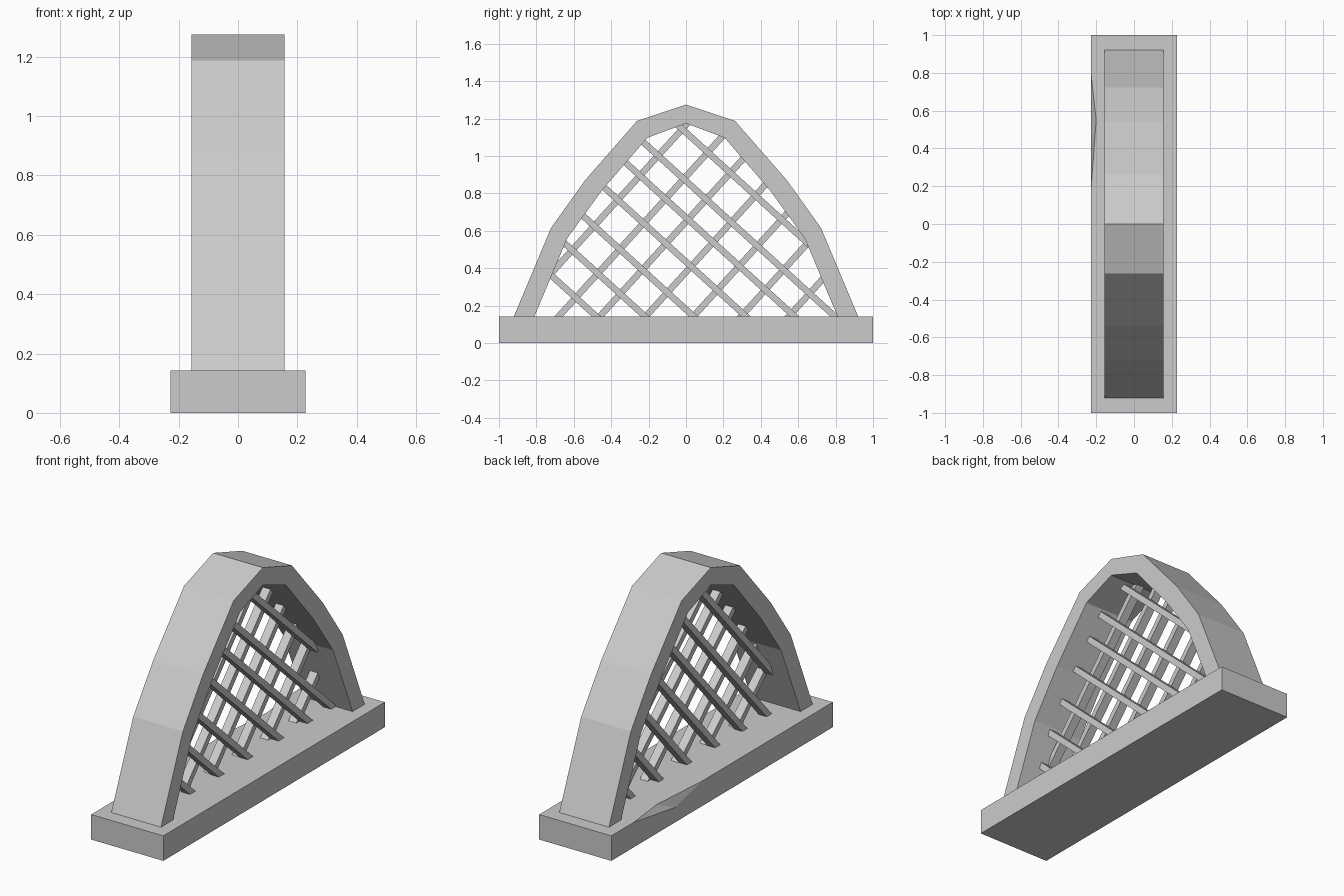
import bpy, bmesh
from mathutils import Vector

cube = bpy.data.objects.get("Cube")
if cube:
    bpy.data.objects.remove(cube, do_unlink=True)

grey = bpy.data.materials.new("plain_grey")
grey.use_nodes = True
grey.diffuse_color = (0.6, 0.6, 0.6, 1)
bsdf = next(n for n in grey.node_tree.nodes if n.type == 'BSDF_PRINCIPLED')
bsdf.inputs["Base Color"].default_value = grey.diffuse_color

BASE_TOP = 0.143


def finish(name, bm):
    bmesh.ops.recalc_face_normals(bm, faces=bm.faces[:])
    mesh = bpy.data.meshes.new(name)
    bm.to_mesh(mesh)
    bm.free()
    mesh.materials.append(grey)
    obj = bpy.data.objects.new(name, mesh)
    bpy.context.collection.objects.link(obj)
    return obj


def prism(bm, profile, x0, x1):
    """Extrude a (y, z) outline along x."""
    face = bm.faces.new([bm.verts.new((x0, y, z)) for y, z in profile])
    ext = bmesh.ops.extrude_face_region(bm, geom=[face])
    moved = [v for v in ext["geom"] if isinstance(v, bmesh.types.BMVert)]
    bmesh.ops.translate(bm, verts=moved, vec=(x1 - x0, 0, 0))


def mirrored(half):
    """Complete a half outline that ends on the centre line."""
    return half + [(-y, z) for y, z in reversed(half[:-1])]


# Plinth, with a shallow chip in one upper edge
bm = bmesh.new()
bx, by = 0.228, 1.0
low = [bm.verts.new((x, y, 0)) for x, y in ((-bx, -by), (bx, -by), (bx, by), (-bx, by))]
top = [bm.verts.new((v.co.x, v.co.y, BASE_TOP)) for v in low]
chip_a = bm.verts.new((-bx, 0.8, BASE_TOP))
chip_in = bm.verts.new((-0.2, 0.55, BASE_TOP))
chip_b = bm.verts.new((-bx, 0.18, BASE_TOP))
chip_low = bm.verts.new((-bx, 0.42, 0.085))
bm.faces.new(low)
bm.faces.new(top + [chip_a, chip_in, chip_b])
for i in range(3):
    bm.faces.new((low[i], low[i + 1], top[i + 1], top[i]))
bm.faces.new((low[3], low[0], top[0], chip_b, chip_low, chip_a, top[3]))
bm.faces.new((chip_a, chip_low, chip_in))
bm.faces.new((chip_in, chip_low, chip_b))
finish("plinth", bm)

# Faceted arch
outer = mirrored([(-0.92, BASE_TOP), (-0.722, 0.615), (-0.54, 0.87), (-0.263, 1.187), (0, 1.275)])
inner = mirrored([(-0.81, BASE_TOP), (-0.635, 0.56), (-0.45, 0.815), (-0.207, 1.097), (0, 1.175)])
bm = bmesh.new()
prism(bm, outer + inner[::-1], -0.157, 0.157)
finish("arch", bm)


def clip_to_opening(foot, slope):
    """Ends of a sloping line where it crosses the arch opening."""
    hits = []
    for a, b in zip(inner, inner[1:] + inner[:1]):
        da, db = (p[1] - BASE_TOP - slope * (p[0] - foot) for p in (a, b))
        if da * db < 0:
            hits.append(Vector(a).lerp(Vector(b), da / (da - db)))
    return sorted(hits, key=lambda p: p.x)


def lattice(name, feet, slope, x0, x1):
    """One layer of parallel bars."""
    bm = bmesh.new()
    for foot in feet:
        hits = clip_to_opening(foot, slope)
        if len(hits) < 2:
            continue
        a, b = hits[0], hits[-1]
        along = (b - a).normalized()
        side = Vector((-along.y, along.x)) * 0.017
        a, b = a - along * 0.02, b + along * 0.02
        prism(bm, [a + side, b + side, b - side, a - side], x0, x1)
    finish(name, bm)


lattice("falling_bars", [-0.48, -0.22, 0.04, 0.32, 0.58, 0.795, 1.08], -0.91, 0.0, 0.05)
lattice("rising_bars", [0.55, 0.295, 0.04, -0.215, -0.46, -0.68, -0.93], 1.1, -0.05, 0.0)
